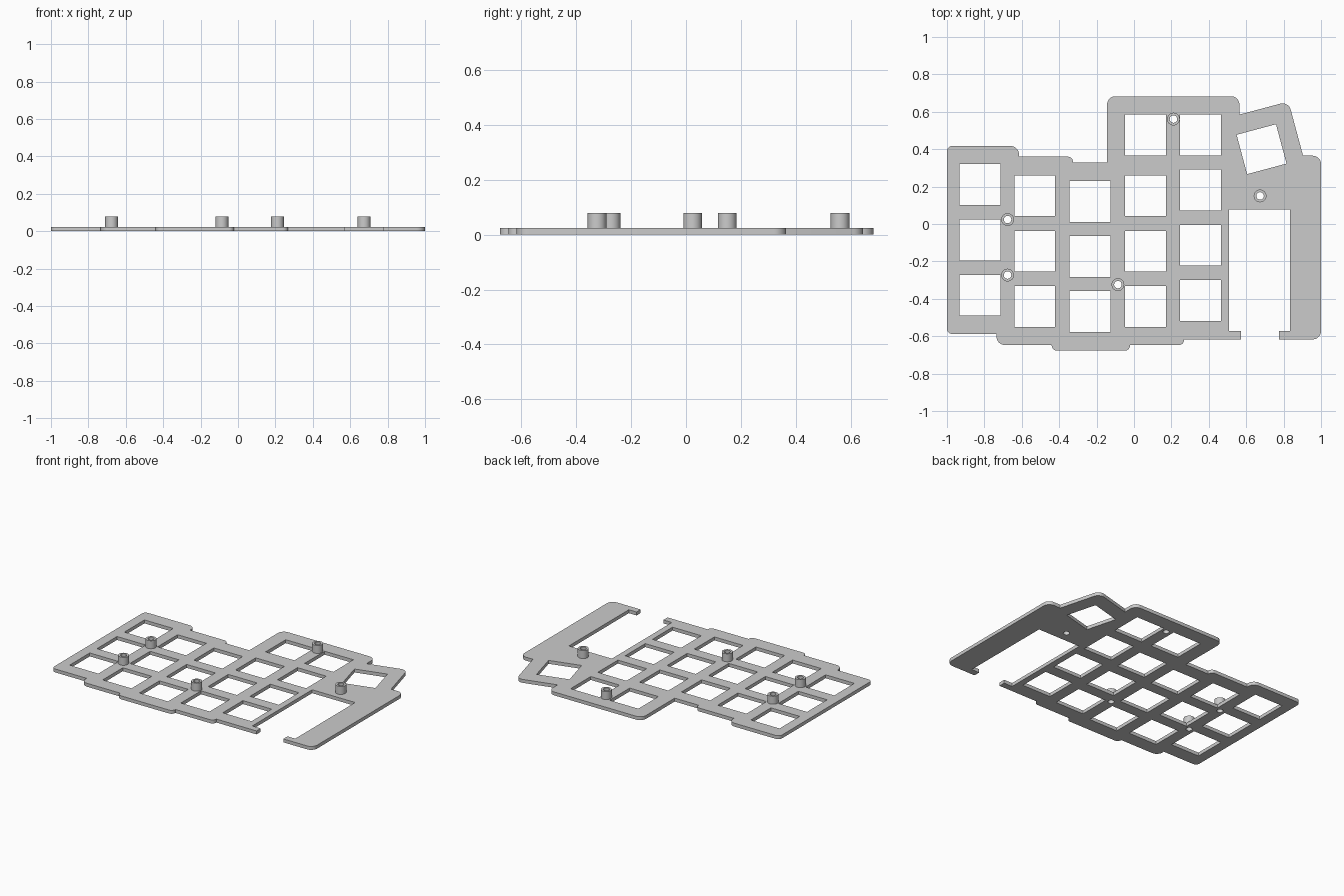
import bpy, bmesh, math
from mathutils import Vector, Matrix

default_cube = bpy.data.objects.get("Cube")
if default_cube:
    bpy.data.objects.remove(default_cube, do_unlink=True)

PLATE_TOP = 0.0235
POST_TOP = 0.078
KEY = 0.218           # side of a square key opening
R, S = 0.045, 0.028   # large and small corner radii

grey = bpy.data.materials.new("plain grey")
grey.use_nodes = True
grey.diffuse_color = (0.6, 0.6, 0.6, 1)
grey.node_tree.nodes["Principled BSDF"].inputs["Base Color"].default_value = (0.6, 0.6, 0.6, 1)


def rounded(corners, steps=8):
    """Closed outline from (x, y, radius) corners, with round arcs."""
    result = []
    for i, (x, y, radius) in enumerate(corners):
        p = Vector((x, y, 0))
        if not radius:
            result.append(p)
            continue
        before = Vector((*corners[i - 1][:2], 0))
        after = Vector((*corners[(i + 1) % len(corners)][:2], 0))
        u, v = (before - p).normalized(), (after - p).normalized()
        half = u.angle(v) / 2
        centre = p + (u + v).normalized() * radius / math.sin(half)
        reach = radius / math.tan(half)
        start = (p + u * reach - centre).normalized()
        end = (p + v * reach - centre).normalized()
        result += [centre + start.slerp(end, k / steps).normalized() * radius
                   for k in range(steps + 1)]
    return result


def square(x, y, angle=0):
    turn = Matrix.Rotation(math.radians(angle), 3, "Z")
    h = KEY / 2
    return [Vector((x, y, 0)) + turn @ Vector((a, b, 0))
            for a, b in ((-h, -h), (h, -h), (h, h), (-h, h))]


def circle(x, y, radius, sides=32):
    return [Vector((x + radius * math.cos(math.tau * k / sides),
                    y + radius * math.sin(math.tau * k / sides), 0)) for k in range(sides)]


def extrude_loops(name, loops, bottom, top):
    """Fill the first loop, leaving the others open, and extrude it to a solid."""
    curve = bpy.data.curves.new(name + " profile", "CURVE")
    curve.dimensions = "2D"
    curve.fill_mode = "BOTH"
    curve.extrude = (top - bottom) / 2
    for loop in loops:
        spline = curve.splines.new("POLY")
        spline.points.add(len(loop) - 1)
        for point, co in zip(spline.points, loop):
            point.co = (co.x, co.y, 0, 1)
        spline.use_cyclic_u = True
    helper = bpy.data.objects.new(name + " profile", curve)
    bpy.context.collection.objects.link(helper)
    evaluated = helper.evaluated_get(bpy.context.evaluated_depsgraph_get())
    mesh = bpy.data.meshes.new_from_object(evaluated)
    bpy.data.objects.remove(helper, do_unlink=True)

    bm = bmesh.new()
    bm.from_mesh(mesh)
    bmesh.ops.remove_doubles(bm, verts=bm.verts, dist=0.0002)
    bmesh.ops.recalc_face_normals(bm, faces=bm.faces)
    bmesh.ops.translate(bm, verts=bm.verts, vec=(0, 0, (bottom + top) / 2))
    bm.to_mesh(mesh)
    bm.free()

    mesh.materials.clear()
    mesh.materials.append(grey)
    obj = bpy.data.objects.new(name, mesh)
    bpy.context.collection.objects.link(obj)
    bpy.ops.object.select_all(action="DESELECT")
    obj.select_set(True)
    bpy.context.view_layer.objects.active = obj
    bpy.ops.object.shade_smooth_by_angle(angle=math.radians(30))


# Plate outline, clockwise from the back left corner
outline = rounded([
    (-1, 0.417, S), (-0.615, 0.417, R), (-0.615, 0.36, 0), (-0.326, 0.36, S),
    (-0.326, 0.328, 0), (-0.144, 0.328, 0), (-0.144, 0.683, R), (0.564, 0.683, R),
    (0.564, 0.585, 0), (0.826, 0.655, R), (0.904, 0.365, 0), (1, 0.365, R),
    # right arm and the open bay with its two prongs
    (1, -0.617, R), (0.775, -0.617, 0), (0.775, -0.572, 0), (0.834, -0.572, 0),
    (0.834, 0.077, 0), (0.508, 0.077, 0), (0.508, -0.572, 0), (0.572, -0.572, 0),
    (0.572, -0.617, 0),
    # stepped front edge
    (0.268, -0.617, 0), (0.268, -0.647, S), (-0.021, -0.647, 0), (-0.021, -0.677, S),
    (-0.44, -0.677, S), (-0.44, -0.647, 0), (-0.735, -0.647, R), (-0.735, -0.588, 0),
    (-1, -0.588, S),
])

# Key openings: column x, then the y of each row
columns = {
    -0.824: (0.211, -0.086, -0.381),
    -0.531: (0.151, -0.146, -0.441),
    -0.235: (0.121, -0.174, -0.468),
    0.061: (0.476, 0.151, -0.146, -0.441),
    0.356: (0.476, 0.182, -0.114, -0.409),
}
openings = [square(x, y) for x, rows in columns.items() for y in rows]
openings.append(square(0.682, 0.4, 15))

# Hollow standoffs with holes running through the plate
posts = {
    "outer_back_standoff": (-0.676, 0.024),
    "outer_front_standoff": (-0.676, -0.273),
    "middle_standoff": (-0.086, -0.324),
    "back_standoff": (0.211, 0.561),
    "inner_standoff": (0.674, 0.15),
}
bores = [circle(x, y, 0.02) for x, y in posts.values()]

extrude_loops("switch_plate", [outline] + openings + bores, 0, PLATE_TOP)
for name, (x, y) in posts.items():
    extrude_loops(name, [circle(x, y, 0.034), circle(x, y, 0.02)], PLATE_TOP, POST_TOP)
